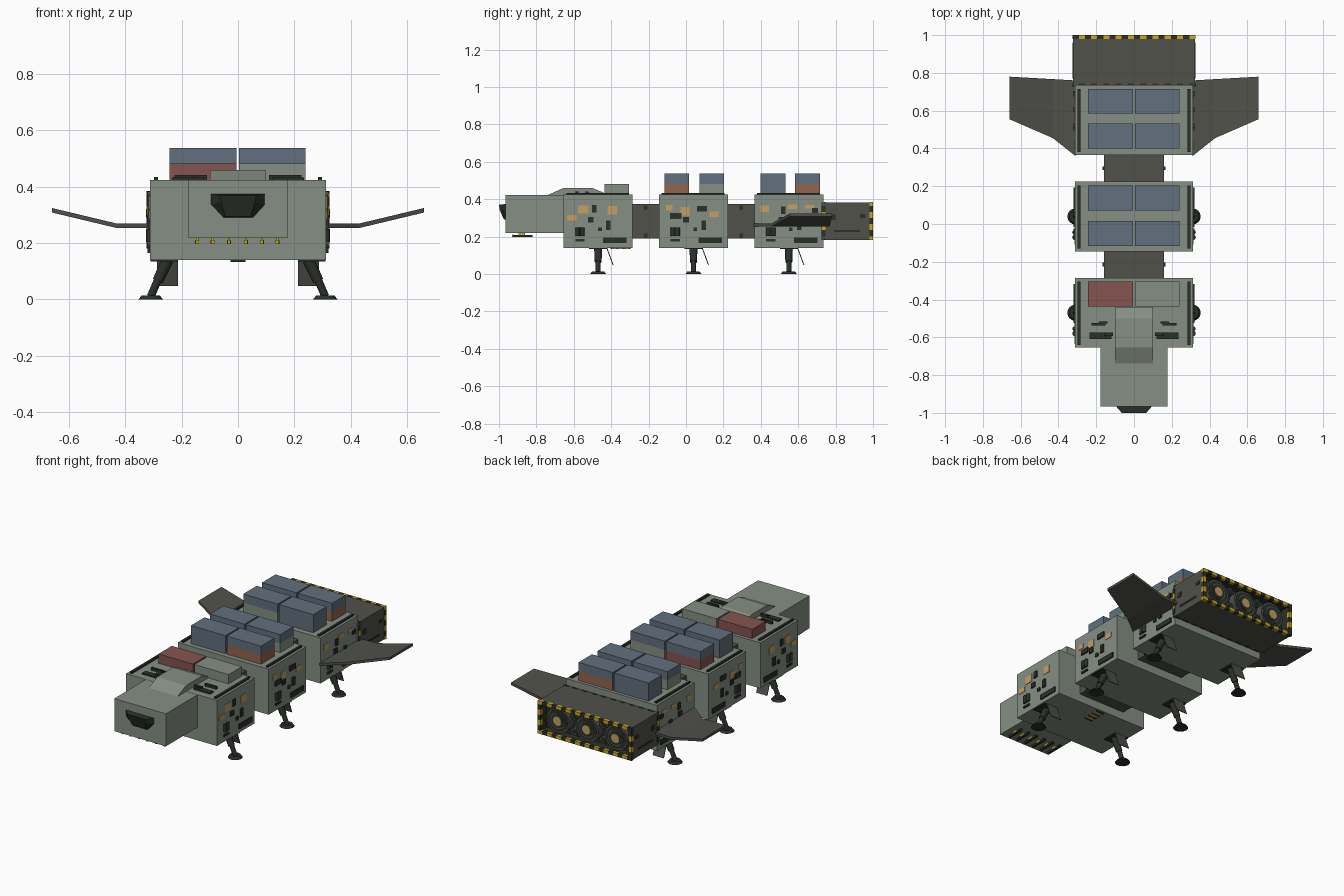
import bpy, bmesh, math
from mathutils import Matrix, Vector

if "Cube" in bpy.data.objects:
    bpy.data.objects.remove(bpy.data.objects["Cube"])


def srgb(r, g, b):
    def lin(c):
        c /= 255
        return c / 12.92 if c <= 0.04045 else ((c + 0.055) / 1.055) ** 2.4
    return (lin(r), lin(g), lin(b), 1)


COLOURS = {
    "hull_green": (133, 143, 131), "dark_grey": (80, 81, 74), "near_black": (42, 48, 42),
    "container_blue": (97, 112, 125), "container_red": (133, 84, 80), "container_orange": (146, 101, 78),
    "panel_tan": (196, 160, 98), "hazard_yellow": (205, 168, 25)}
MATS = {}
for key, rgb in COLOURS.items():
    MATS[key] = bpy.data.materials.new(key)
    MATS[key].diffuse_color = srgb(*rgb)
NAMES = list(MATS)
GREEN, GREY, BLACK, BLUE, RED, ORANGE, TAN, YELLOW = range(8)


class Part:
    """Collects simple solids into one named object."""

    def __init__(self, name):
        self.name, self.bm = name, bmesh.new()

    def paint(self, verts, mat):
        for f in {f for v in verts for f in v.link_faces}:
            f.material_index = mat

    def box(self, x, y, z, mat):
        """x, y, z are (low, high) ranges."""
        c = [(a + b) / 2 for a, b in (x, y, z)]
        s = [abs(b - a) for a, b in (x, y, z)]
        m = Matrix.Translation(c) @ Matrix.Diagonal((*s, 1))
        self.paint(bmesh.ops.create_cube(self.bm, size=1, matrix=m)["verts"], mat)

    def rod(self, a, b, r1, r2, mat, sides=12):
        a, b = Vector(a), Vector(b)
        m = Matrix.Translation((a + b) / 2) @ (b - a).to_track_quat("Z", "Y").to_matrix().to_4x4()
        out = bmesh.ops.create_cone(self.bm, cap_ends=True, segments=sides, radius1=r1, radius2=r2,
                                    depth=(b - a).length, matrix=m)
        self.paint(out["verts"], mat)

    def loft(self, a, b, mat):
        """Solid between two matching outlines."""
        va, vb = [self.bm.verts.new(p) for p in a], [self.bm.verts.new(p) for p in b]
        n = len(va)
        faces = [self.bm.faces.new(va), self.bm.faces.new(vb[::-1])]
        faces += [self.bm.faces.new((va[i], vb[i], vb[(i + 1) % n], va[(i + 1) % n])) for i in range(n)]
        for f in faces:
            f.material_index = mat
        bmesh.ops.recalc_face_normals(self.bm, faces=faces)

    def done(self):
        me = bpy.data.meshes.new(self.name)
        self.bm.to_mesh(me)
        self.bm.free()
        for n in NAMES:
            me.materials.append(MATS[n])
        ob = bpy.data.objects.new(self.name, me)
        bpy.context.collection.objects.link(ob)
        return ob


CENTRES = (-0.47, 0.04, 0.55)
SIDES = (-1, 1)

# Side plates: offset along module, height, length, tallness, colour
COMMON = [(-0.097, 0.18, 0.05, 0.012, BLACK), (0.09, 0.18, 0.125, 0.03, BLACK),
          (0.055, 0.26, 0.025, 0.05, BLACK), (-0.04, 0.29, 0.03, 0.03, BLACK), (0.01, 0.24, 0.02, 0.02, BLACK)]
EXTRA = [
    [(-0.14, 0.30, 0.05, 0.03, TAN), (-0.08, 0.345, 0.055, 0.045, TAN), (0.075, 0.34, 0.05, 0.045, TAN),
     (-0.02, 0.35, 0.025, 0.04, BLACK)],
    [(-0.13, 0.355, 0.035, 0.03, TAN), (-0.045, 0.335, 0.05, 0.045, TAN), (0.11, 0.32, 0.05, 0.03, TAN),
     (0.045, 0.35, 0.055, 0.03, BLACK), (-0.095, 0.31, 0.06, 0.03, BLACK)],
    [(-0.13, 0.35, 0.045, 0.035, TAN), (0.02, 0.36, 0.05, 0.025, TAN), (0.11, 0.36, 0.05, 0.02, TAN),
     (-0.03, 0.34, 0.025, 0.04, BLACK), (0.14, 0.34, 0.03, 0.025, BLACK)]]

for i, c in enumerate(CENTRES):
    # Hull module with roof rails
    p = Part(f"hull_module_{i + 1}")
    p.box((-0.313, 0.313), (c - 0.185, c + 0.185), (0.14, 0.424), GREEN)
    for s in SIDES:
        p.box((s * 0.284, s * 0.298), (c - 0.17, c + 0.165), (0.42, 0.434), BLACK)
    p.done()
    # Equipment plates and twin canisters on both sides
    p = Part(f"side_equipment_{i + 1}")
    for s in SIDES:
        for o, z, w, h, m in COMMON + EXTRA[i]:
            d = 0.316 if m == TAN else 0.321
            p.box((s * 0.31, s * d), (c + o - w / 2, c + o + w / 2), (z - h / 2, z + h / 2), m)
        for o in (-0.11, -0.084):
            p.rod((s * 0.315, c + o, 0.203), (s * 0.315, c + o, 0.25), 0.012, 0.012, BLACK)
    p.done()
    # Landing legs, feet and bay doors
    p = Part(f"landing_legs_{i + 1}")
    for s in SIDES:
        p.box((s * 0.215, s * 0.31), (c - 0.048, c + 0.048), (0.134, 0.142), BLACK)
        p.rod((s * 0.25, c, 0.14), (s * 0.285, c, 0.065), 0.021, 0.019, BLACK)
        p.rod((s * 0.28, c, 0.08), (s * 0.31, c, 0.01), 0.014, 0.014, BLACK)
        p.rod((s * 0.31, c, 0), (s * 0.31, c, 0.014), 0.043, 0.032, BLACK, 16)
        top = [(s * x, c + y, 0.14) for x, y in ((0.213, 0.044), (0.288, 0.044), (0.288, 0.049), (0.213, 0.049))]
        p.loft(top, [(x, y + 0.034, 0.048) for x, y, _ in top], GREY)
    p.done()

# Connecting tunnels
for i, (a, b) in enumerate(((-0.29, -0.14), (0.22, 0.37))):
    p = Part(f"connector_{i + 1}")
    p.box((-0.16, 0.16), (a, b), (0.19, 0.375), GREY)
    m = (a + b) / 2
    for s in SIDES:
        for z in (0.205, 0.355):
            p.box((s * 0.155, s * 0.167), (m - 0.01, m + 0.01), (z - 0.012, z + 0.012), BLACK)
    p.done()

# Cargo containers: module centre, row offset, left lower colour, right lower colour
for n, (c, o, left, right) in enumerate(((0.04, -0.09, BLUE, ORANGE), (0.04, 0.098, RED, GREEN),
                                         (0.55, -0.085, GREEN, BLUE), (0.55, 0.1, BLUE, ORANGE))):
    for side, x, low in (("left", (-0.243, -0.006), left), ("right", (0.004, 0.24), right)):
        p = Part(f"containers_{side}_{n + 1}")
        y = (c + o - 0.066, c + o + 0.066)
        p.box(x, y, (0.42, 0.482), low)
        p.box(x, y, (0.482, 0.537), BLUE)
        p.done()
p = Part("front_containers")
p.box((-0.243, -0.006), (-0.436, -0.305), (0.42, 0.482), RED)
p.box((0.004, 0.24), (-0.436, -0.305), (0.42, 0.482), GREEN)
p.done()

# Cabin and raised roof hump
p = Part("cabin")
p.box((-0.178, 0.178), (-0.965, -0.65), (0.22, 0.423), GREEN)
hump = [(-0.745, 0.42), (-0.655, 0.46), (-0.5, 0.46), (-0.44, 0.435), (-0.44, 0.42)]
p.loft([(-0.1, y, z) for y, z in hump], [(0.1, y, z) for y, z in hump], GREEN)
p.done()

# Protruding cockpit window
p = Part("cockpit_window")
p.loft([(-0.1, -0.96, 0.375), (0.1, -0.96, 0.375), (0.1, -0.96, 0.335), (0.055, -0.96, 0.288),
        (-0.055, -0.96, 0.288), (-0.1, -0.96, 0.335)],
       [(-0.065, -1.0, 0.37), (0.065, -1.0, 0.37), (0.06, -0.997, 0.345), (0.045, -0.975, 0.294),
        (-0.045, -0.975, 0.294), (-0.06, -0.997, 0.345)], BLACK)
p.done()

# Roof vents beside the hump
p = Part("roof_vents")
for s in SIDES:
    p.box((s * 0.12, s * 0.235), (-0.61, -0.575), (0.42, 0.432), BLACK)
    p.box((s * 0.11, s * 0.16), (-0.592, -0.575), (0.42, 0.441), BLACK)
    p.box((s * 0.15, s * 0.225), (-0.538, -0.525), (0.42, 0.441), BLACK)
    p.box((s * 0.14, s * 0.185), (-0.528, -0.515), (0.42, 0.435), BLACK)
p.done()

# Guns slung under the cabin
p = Part("chin_guns")
for x in (-0.145, -0.09, -0.032, 0.028, 0.085, 0.14):
    p.box((x - 0.007, x + 0.007), (-0.925, -0.82), (0.197, 0.208), BLACK)
    p.box((x - 0.004, x + 0.004), (-0.895, -0.86), (0.205, 0.222), YELLOW)
    p.box((x - 0.006, x + 0.006), (-0.931, -0.925), (0.197, 0.211), YELLOW)
p.done()

# Belly hatch
p = Part("belly_hatch")
p.box((-0.025, 0.025), (-0.4, -0.3), (0.135, 0.141), TAN)
for y in (-0.4, -0.367, -0.333, -0.3):
    p.box((-0.027, 0.027), (y - 0.004, y + 0.004), (0.133, 0.141), BLACK)
p.done()

# Engine housing with a recessed rear
p = Part("engine_housing")
p.box((-0.322, 0.322), (0.725, 0.998), (0.183, 0.383), GREY)
p.bm.faces.ensure_lookup_table()
back = max(p.bm.faces, key=lambda f: f.calc_center_median().y)
bmesh.ops.inset_region(p.bm, faces=[back], thickness=0.018)
inner = bmesh.ops.extrude_face_region(p.bm, geom=[back])
verts = [v for v in inner["geom"] if isinstance(v, bmesh.types.BMVert)]
bmesh.ops.translate(p.bm, vec=(0, -0.07, 0), verts=verts)
p.paint(verts, BLACK)
if back.is_valid:
    bmesh.ops.delete(p.bm, geom=[back], context="FACES_ONLY")
for s in SIDES:
    p.box((s * 0.32, s * 0.326), (0.79, 0.93), (0.224, 0.236), BLACK)
    p.box((s * 0.32, s * 0.326), (0.77, 0.8), (0.29, 0.32), BLACK)
    p.box((s * 0.32, s * 0.326), (0.93, 0.96), (0.3, 0.32), BLACK)
p.done()

# Hazard stripes around both ends of the engine housing
p = Part("hazard_stripes")
for y0, y1 in ((0.725, 0.745), (0.98, 1.0)):
    rear = y1 > 0.9
    for k in range(20):
        x = (-0.325 + k * 0.0325, -0.325 + (k + 1) * 0.0325)
        for z in ((0.181, 0.202), (0.364, 0.385)):
            if rear:
                p.box(x, (y0, y1), z, YELLOW if k % 2 else BLACK)
            elif k % 2:
                edge = (0.181, 0.19) if z[0] < 0.2 else (0.376, 0.385)
                p.box(x, (0.737, y1), edge, BLACK)
    for k in range(1, 6):
        z = (0.202 + (k - 1) * 0.0324, 0.202 + k * 0.0324)
        for s in SIDES:
            p.box((s * 0.305, s * 0.325), (y0, y1), z, BLACK if k % 2 else YELLOW)
p.done()

# Thruster nozzles: three large, smaller ones between
p = Part("thrusters")
for x in (-0.2, 0, 0.2):
    for r, y, m in ((0.078, 0.975, GREY), (0.068, 0.977, BLACK), (0.05, 0.98, GREY),
                    (0.043, 0.982, BLACK), (0.028, 0.984, TAN)):
        p.rod((x, 0.92, 0.283), (x, y, 0.283), r, r, m, 24)
for x in (-0.1, 0.1):
    for z in (0.235, 0.331):
        p.rod((x, 0.92, z), (x, 0.965, z), 0.022, 0.022, GREY)
        p.rod((x, 0.92, z), (x, 0.968, z), 0.014, 0.014, BLACK)
p.done()

# Upswept wings
for s, name in ((-1, "left_wing"), (1, "right_wing")):
    p = Part(name)
    T = 0.016
    inner = [(s * 0.31, 0.36, 0.253), (s * 0.31, 0.76, 0.253), (s * 0.43, 0.767, 0.253), (s * 0.43, 0.455, 0.253)]
    outer = [inner[3], inner[2], (s * 0.66, 0.78, 0.308), (s * 0.66, 0.555, 0.308)]
    for q in (inner, outer):
        p.loft(q, [(x, y, z + T) for x, y, z in q], GREY)
    p.done()

for m in bpy.data.materials:
    if m.users and not m.is_grease_pencil:
        m.use_nodes = True
        m.node_tree.nodes["Principled BSDF"].inputs["Base Color"].default_value = m.diffuse_color
